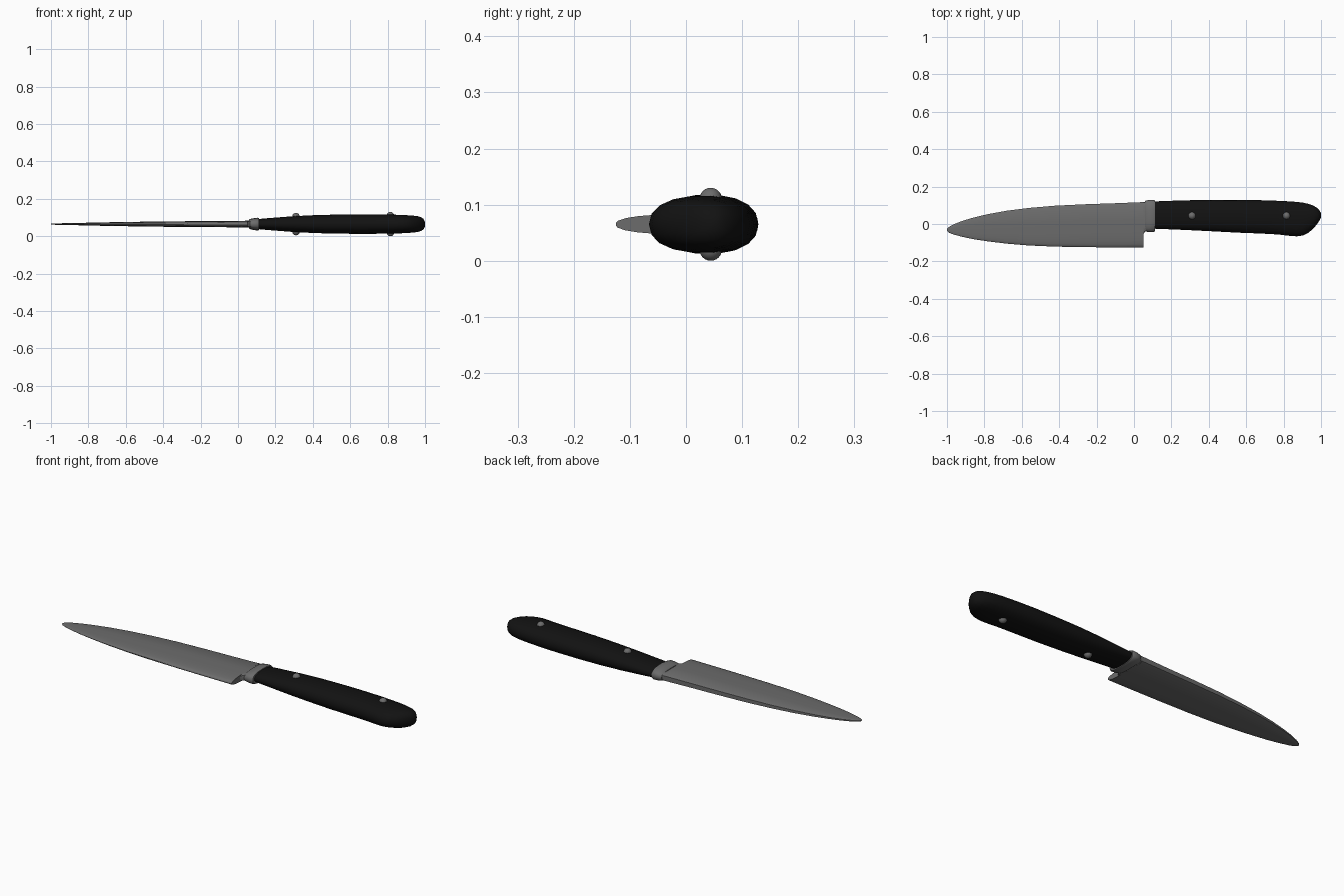
import bpy, bmesh, math

ZC = 0.065  # mid-plane height of the knife


def material(name, c):
    m = bpy.data.materials.new(name)
    m.diffuse_color = (c, c, c, 1)
    return m


STEEL = material("steel", 0.15)
BLACK = material("black", 0.006)


def finish(ob, mat, angle):
    ob.data.materials.append(mat)
    bpy.ops.object.select_all(action='DESELECT')
    ob.select_set(True)
    bpy.context.view_layer.objects.active = ob
    bpy.ops.object.shade_smooth_by_angle(angle=math.radians(angle))


def loft(name, stations, section, mat, angle=40):
    """Skin rings along x. Station = (x, y_low, y_high, half_thickness)."""
    bm = bmesh.new()
    rings = []
    for x, lo, hi, h in stations:
        rings.append([bm.verts.new((x, lo + (hi - lo) * v, ZC + h * w)) for v, w in section])
    n = len(section)
    for a, b in zip(rings, rings[1:]):
        for i in range(n):
            j = (i + 1) % n
            bm.faces.new((a[i], a[j], b[j], b[i]))
    bm.faces.new(rings[0])
    bm.faces.new(rings[-1])
    bmesh.ops.recalc_face_normals(bm, faces=bm.faces)
    me = bpy.data.meshes.new(name)
    bm.to_mesh(me)
    bm.free()
    ob = bpy.data.objects.new(name, me)
    bpy.context.collection.objects.link(ob)
    finish(ob, mat, angle)
    return ob


def oval(n, p=1.0):
    """Unit oval section; p < 1 makes it boxier."""
    pts = []
    for i in range(n):
        t = 2 * math.pi * i / n
        c, s = math.cos(t), math.sin(t)
        pts.append((0.5 + 0.5 * math.copysign(abs(c) ** p, c), math.copysign(abs(s) ** p, s)))
    return pts


# Blade: thin rounded cutting edge, flat sides, softly rounded spine
half = [(0, 0.12), (0.012, 0.33), (0.07, 0.6), (0.16, 0.8), (0.3, 0.95), (0.6, 1), (0.96, 1), (1, 0.7)]
blade_section = half + [(v, -w) for v, w in reversed(half)]
loft("blade", [
    (-1.0, -0.037, -0.025, 0.002), (-0.99, -0.046, -0.016, 0.003),
    (-0.965, -0.056, -0.002, 0.004), (-0.92, -0.068, 0.016, 0.005),
    (-0.86, -0.081, 0.034, 0.006), (-0.78, -0.093, 0.053, 0.008),
    (-0.68, -0.105, 0.071, 0.010), (-0.56, -0.115, 0.086, 0.012),
    (-0.42, -0.121, 0.098, 0.014), (-0.25, -0.124, 0.106, 0.0155),
    (-0.1, -0.125, 0.111, 0.0165), (0.05, -0.125, 0.117, 0.018),
], blade_section, STEEL)

# Neck joining the heel to the bolster
loft("blade_neck", [(0.03, -0.06, 0.116, 0.0175), (0.05, -0.055, 0.117, 0.018),
                    (0.058, -0.042, 0.118, 0.019), (0.075, -0.036, 0.12, 0.022)],
     oval(16, 0.4), STEEL)

# Bolster collar
loft("bolster", [(0.058, -0.034, 0.12, 0.022), (0.064, -0.041, 0.126, 0.027),
                 (0.085, -0.043, 0.129, 0.032), (0.106, -0.043, 0.129, 0.034),
                 (0.113, -0.038, 0.126, 0.031)],
     oval(24, 0.75), STEEL)

# Handle with drooping, rounded butt
loft("handle", [
    (0.105, -0.025, 0.12, 0.027), (0.16, -0.027, 0.123, 0.032),
    (0.3, -0.033, 0.127, 0.043), (0.42, -0.039, 0.129, 0.049),
    (0.55, -0.046, 0.129, 0.052), (0.68, -0.051, 0.127, 0.053),
    (0.77, -0.056, 0.124, 0.052), (0.83, -0.063, 0.121, 0.051),
    (0.87, -0.066, 0.118, 0.050), (0.905, -0.061, 0.114, 0.048),
    (0.935, -0.045, 0.107, 0.046), (0.96, -0.023, 0.098, 0.043),
    (0.98, 0.001, 0.085, 0.037), (0.992, 0.019, 0.072, 0.028),
    (1.0, 0.036, 0.058, 0.012),
], oval(18, 0.88), BLACK, 60)

# Domed rivets on both faces
for x, d, label in ((0.31, 0.04, "front"), (0.815, 0.045, "rear")):
    for s, side in ((1, "top"), (-1, "bottom")):
        bpy.ops.mesh.primitive_uv_sphere_add(segments=20, ring_count=12, radius=0.02,
                                             location=(x, 0.044, ZC + s * d))
        ob = bpy.context.object
        ob.name = f"rivet_{label}_{side}"
        finish(ob, STEEL, 60)
